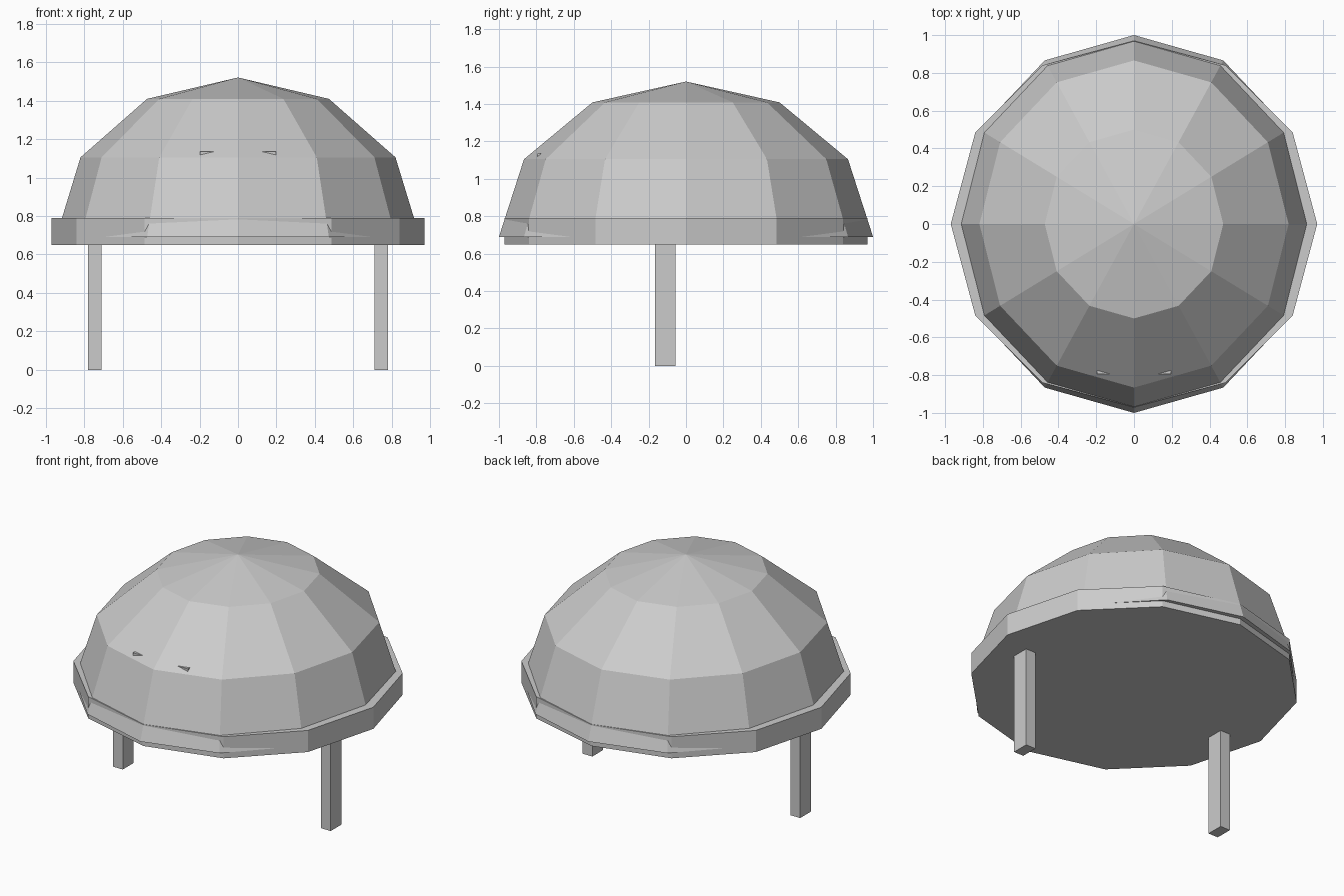
import bpy
import bmesh
from math import sin, cos, pi

cube = bpy.data.objects.get("Cube")
if cube:
    bpy.data.objects.remove(cube, do_unlink=True)

grey = bpy.data.materials.new("light_grey")
grey.use_nodes = True
tint = (0.6, 0.6, 0.6, 1)
grey.diffuse_color = tint
grey.node_tree.nodes["Principled BSDF"].inputs["Base Color"].default_value = tint

SIDES = 12


def add_part(name, bm):
    bmesh.ops.recalc_face_normals(bm, faces=bm.faces)
    mesh = bpy.data.meshes.new(name)
    bm.to_mesh(mesh)
    bm.free()
    mesh.materials.append(grey)
    obj = bpy.data.objects.new(name, mesh)
    bpy.context.collection.objects.link(obj)
    return obj


def add_box(name, low, high):
    bm = bmesh.new()
    bmesh.ops.create_cube(bm, size=1)
    for v in bm.verts:
        v.co = [a + (c + 0.5) * (b - a) for a, b, c in zip(low, high, v.co)]
    return add_part(name, bm)


def add_dome(name, radii, base):
    """Faceted half ellipsoid, closed underneath."""
    rx, ry, rz = radii
    bm = bmesh.new()
    rings = []
    for lat in (0, pi / 6, pi / 3):
        rings.append([bm.verts.new((rx * cos(lat) * cos(2 * pi * i / SIDES),
                                    ry * cos(lat) * sin(2 * pi * i / SIDES),
                                    base + rz * sin(lat))) for i in range(SIDES)])
    apex = bm.verts.new((0, 0, base + rz))
    bm.faces.new(rings[0])
    for i in range(SIDES):
        j = (i + 1) % SIDES
        for a, b in zip(rings, rings[1:]):
            bm.faces.new((a[i], a[j], b[j], b[i]))
        bm.faces.new((rings[-1][i], rings[-1][j], apex))
    return add_part(name, bm)


# Faceted shell, slightly longer than wide
add_dome("dome_shell", (0.945, 1.0, 0.83), 0.69)

# Twelve-sided rim plate under the shell
bm = bmesh.new()
ring = [bm.verts.new((0.97 * cos(2 * pi * i / SIDES),
                      0.97 * sin(2 * pi * i / SIDES), 0.65)) for i in range(SIDES)]
base = bm.faces.new(ring)
top = bmesh.ops.extrude_face_region(bm, geom=[base], use_keep_orig=True)
for v in top["geom"]:
    if isinstance(v, bmesh.types.BMVert):
        v.co.z = 0.79
add_part("rim_plate", bm)

# Legs and small eyes, mirrored left and right
for side, s in (("left", 1), ("right", -1)):
    x = sorted((s * 0.71, s * 0.78))
    add_box(side + "_leg", (x[0], -0.165, 0), (x[1], -0.055, 0.67))
    x = sorted((s * 0.12, s * 0.197))
    add_box(side + "_eye", (x[0], -0.795, 1.06), (x[1], -0.72, 1.135))
